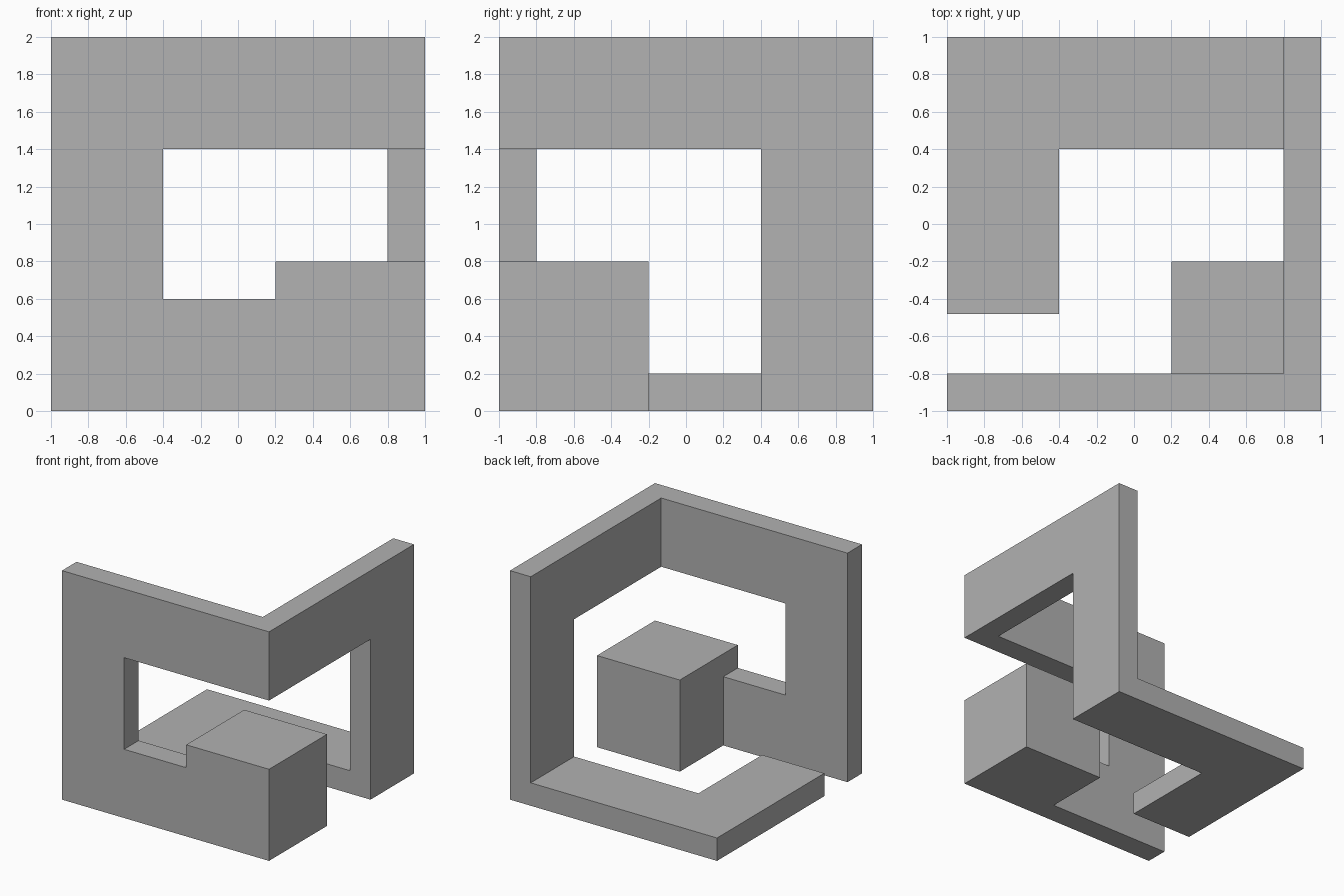
import bpy
import bmesh
from mathutils import Vector

cube = bpy.data.objects.get("Cube")
if cube:
    bpy.data.objects.remove(cube, do_unlink=True)

grey = bpy.data.materials.new("mid grey")
grey.use_nodes = True
colour = (0.445, 0.445, 0.445, 1)
grey.diffuse_color = colour
grey.node_tree.nodes["Principled BSDF"].inputs["Base Color"].default_value = colour


def slab(name, outline, place, depth):
    """Extrude a flat outline; place maps its two coordinates into space."""
    bm = bmesh.new()
    face = bm.faces.new([bm.verts.new(place(u, v)) for u, v in outline])
    moved = bmesh.ops.extrude_face_region(bm, geom=[face])["geom"]
    verts = [g for g in moved if isinstance(g, bmesh.types.BMVert)]
    bmesh.ops.translate(bm, verts=verts, vec=Vector(depth))
    bmesh.ops.recalc_face_normals(bm, faces=bm.faces)
    mesh = bpy.data.meshes.new(name)
    bm.to_mesh(mesh)
    bm.free()
    mesh.materials.append(grey)
    obj = bpy.data.objects.new(name, mesh)
    bpy.context.collection.objects.link(obj)
    return obj


# C-shaped front panel, open on its left side
frame = slab("angular_frame",
             [(-1, 0), (0.6, 0), (0.6, 0.6), (-0.4, 0.6),
              (-0.4, 1.4), (1, 1.4), (1, 2), (-1, 2)],
             lambda x, z: (x, -1, z), (0, 0.2, 0))

parts = [
    # Block at the front left corner
    slab("corner_block", [(0.2, -1), (1, -1), (1, -0.2), (0.2, -0.2)],
         lambda x, y: (x, y, 0), (0, 0, 0.8)),
    # Side wall: top beam and rear post
    slab("side_wall", [(-1, 1.4), (0.4, 1.4), (0.4, 0), (1, 0), (1, 2), (-1, 2)],
         lambda y, z: (0.8, y, z), (0.2, 0, 0)),
    # L-shaped floor that stops short of the front panel
    slab("floor", [(-1, -0.48), (-0.4, -0.48), (-0.4, 0.4), (1, 0.4), (1, 1), (-1, 1)],
         lambda x, y: (x, y, 0), (0, 0, 0.2)),
]

# Fuse the parts into one continuous solid
for part in parts:
    union = frame.modifiers.new("join_" + part.name, "BOOLEAN")
    union.operation = "UNION"
    union.solver = "EXACT"
    union.object = part
fused = bpy.data.meshes.new_from_object(
    frame.evaluated_get(bpy.context.evaluated_depsgraph_get()))
frame.modifiers.clear()
frame.data = fused
for part in parts:
    bpy.data.objects.remove(part, do_unlink=True)

# Merge coplanar faces
bm = bmesh.new()
bm.from_mesh(fused)
bmesh.ops.remove_doubles(bm, verts=bm.verts, dist=0.0001)
bmesh.ops.dissolve_limit(bm, angle_limit=0.01, verts=bm.verts, edges=bm.edges)
bm.to_mesh(fused)
bm.free()
